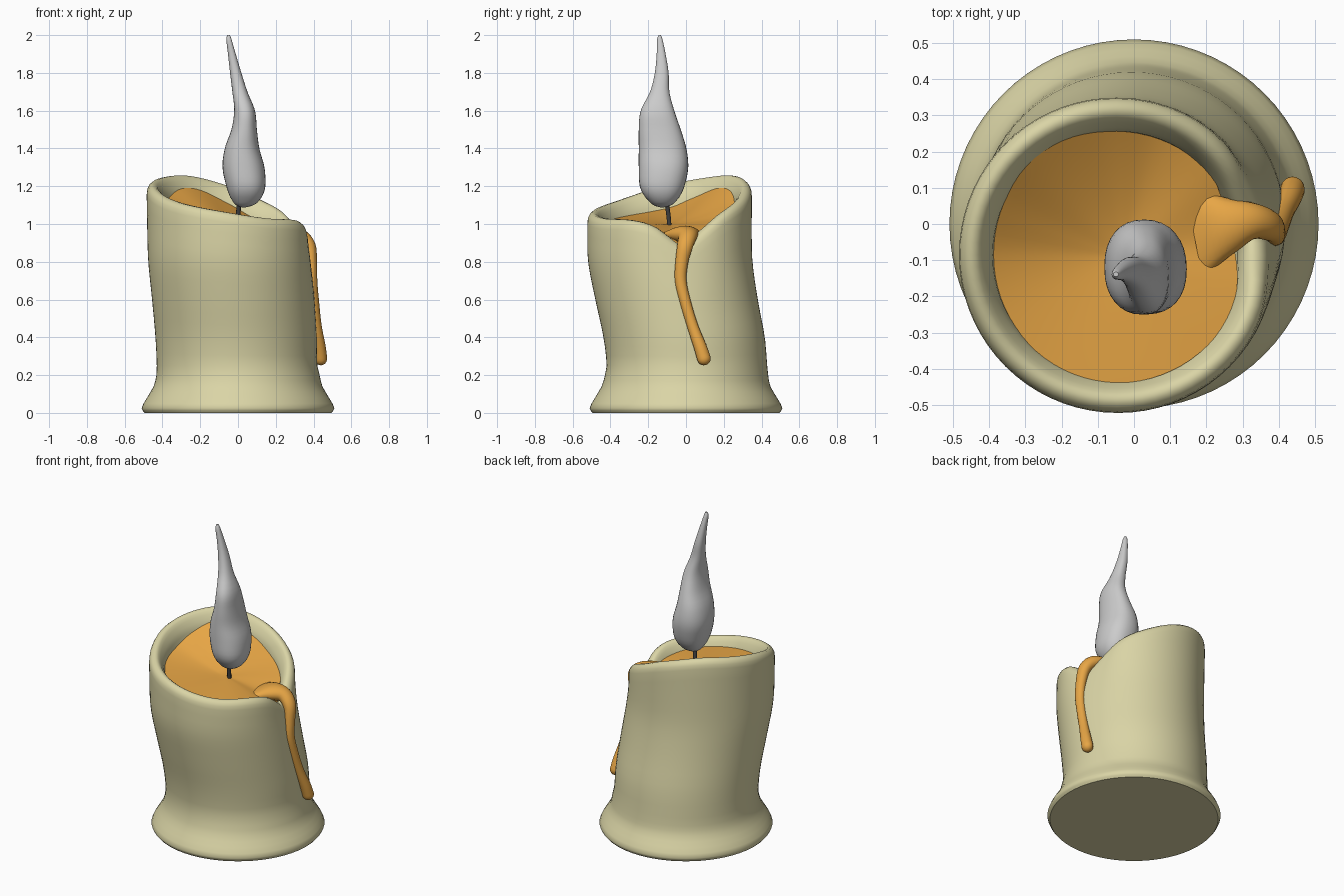
import bpy, bmesh
from math import sin, cos, tau, pi, exp, copysign
from mathutils import Vector

if "Cube" in bpy.data.objects:
    bpy.data.objects.remove(bpy.data.objects["Cube"])


def interp(keys, x):
    """Smooth cubic through rows of (x, v1, v2, ...)."""
    i = 0
    while i < len(keys) - 2 and x > keys[i + 1][0]:
        i += 1
    a, b = keys[i], keys[i + 1]
    p, n = keys[max(i - 1, 0)], keys[min(i + 2, len(keys) - 1)]
    h = b[0] - a[0]
    t = min(max((x - a[0]) / h, 0), 1)
    out = []
    for k in range(1, len(a)):
        m0 = (b[k] - p[k]) / (b[0] - p[0]) * h
        m1 = (n[k] - a[k]) / (n[0] - a[0]) * h
        out.append((2*t**3 - 3*t*t + 1) * a[k] + (t**3 - 2*t*t + t) * m0
                   + (3*t*t - 2*t**3) * b[k] + (t**3 - t*t) * m1)
    return out


def around(keys):
    """Repeat angle keys (degrees) so they wrap smoothly."""
    return [(a + s, v) for s in (-360, 0, 360) for a, v in keys]


def material(name, color):
    m = bpy.data.materials.new(name)
    m.diffuse_color = (*color, 1)
    m.use_nodes = True
    m.node_tree.nodes["Principled BSDF"].inputs["Base Color"].default_value = m.diffuse_color
    return m


def loft(name, rings, mat=None, cap_end=True, cap_start=True):
    """Skin a list of equally long closed rings."""
    bm = bmesh.new()
    vs = [[bm.verts.new(p) for p in r] for r in rings]
    n = len(vs[0])
    for r0, r1 in zip(vs, vs[1:]):
        for i in range(n):
            j = (i + 1) % n
            bm.faces.new((r0[i], r0[j], r1[j], r1[i]))
    if cap_start:
        bm.faces.new(vs[0][::-1])
    if cap_end:
        bm.faces.new(vs[-1])
    bmesh.ops.recalc_face_normals(bm, faces=bm.faces)
    me = bpy.data.meshes.new(name)
    bm.to_mesh(me)
    bm.free()
    ob = bpy.data.objects.new(name, me)
    bpy.context.collection.objects.link(ob)
    if mat:
        me.materials.append(mat)
    bpy.ops.object.select_all(action='DESELECT')
    ob.select_set(True)
    bpy.context.view_layer.objects.active = ob
    bpy.ops.object.shade_smooth_by_angle(angle=0.9)
    return ob


cream = material("cream_wax", (0.70, 0.66, 0.38))
orange = material("molten_wax", (0.80, 0.38, 0.06))
dark = material("wick_dark", (0.05, 0.05, 0.05))

N = 72
ANGLES = [360 * i / N for i in range(N)]

# Body: height, centre x, centre y, radius
BODY = [(0, 0, 0, .495), (.025, 0, 0, .51), (.08, 0, 0, .482), (.14, 0, 0, .447),
        (.2, 0, .003, .432), (.25, -.005, .005, .425), (.4, -.01, -.01, .427),
        (.6, -.025, -.05, .43), (.8, -.04, -.083, .435),
        (.95, -.045, -.087, .435), (1.25, -.05, -.085, .435)]
# Rim and pool-edge heights by angle
RIM = around([(0, .93), (10, .89), (25, .96), (42, 1.05), (63, 1.12), (90, 1.20),
              (117, 1.25), (138, 1.255), (180, 1.21), (225, 1.12), (270, 1.06),
              (300, 1.03), (330, 1.02), (347, .99)])
POOL = around([(10, .92), (45, .98), (70, 1.04), (90, 1.11), (115, 1.18), (135, 1.19),
               (160, 1.14), (180, 1.09), (225, 1.04), (270, 1.0), (315, .97), (345, .94)])


def wall(deg, z, dr=0.0):
    """Point on the leaning wall, pinched in near the spill notch."""
    cx, cy, r = interp(BODY, z)
    d = (deg - 12 + 180) % 360 - 180
    up = min(max((z - .55) / .4, 0), 1)
    r += dr - .04 * exp(-(d / 24) ** 2) * up * up
    a = deg * pi / 180
    return Vector((cx + r * cos(a), cy + r * sin(a), z))


# Candle body: flared foot, wall, rounded lip, inner wall
rings = [[wall(d, z) for d in ANGLES] for z in (0, .012, .025, .05, .08, .11, .14, .17, .2, .25)]
rim = {d: interp(RIM, d)[0] for d in ANGLES}
for k in range(1, 15):
    rings.append([wall(d, .25 + (rim[d] - .055 - .25) * k / 14) for d in ANGLES])
for dr, dz in ((-.003, -.03), (-.012, -.012), (-.026, -.001), (-.042, 0), (-.056, -.01),
               (-.067, -.028), (-.082, -.055), (-.092, -.09), (-.1, -.2)):
    rings.append([wall(d, rim[d] + dz, dr) for d in ANGLES])
loft("candle_body", rings, cream)

# Molten pool: dished surface climbing the tall back wall
centre = Vector((-.03, -.09, 1.0))
pool = []
edge = [wall(d, interp(POOL, d)[0], -.083) for d in ANGLES]
pool.append([p - Vector((0, 0, .1)) for p in edge])
for k in range(12, 0, -1):
    f = k / 12
    ring = []
    for p in edge:
        q = centre.lerp(p, f)
        q.z = centre.z + (p.z - centre.z) * f ** 1.4
        ring.append(q)
    pool.append(ring)
loft("molten_pool", pool, orange)

# Drip: t, x, y, z, half width, half thickness
DRIP = [(0, .17, -.02, .93, .13, .03), (1, .25, -.005, .945, .085, .045),
        (2, .325, .008, .935, .052, .042), (3, .375, -.005, .885, .042, .036),
        (4, .388, -.022, .80, .034, .030), (5, .392, -.028, .70, .031, .028),
        (6, .402, -.004, .59, .029, .027), (7, .416, .035, .46, .029, .027),
        (8, .432, .075, .35, .034, .032), (9, .438, .095, .288, .036, .034)]
drip = []


def drip_ring(c, tan, w, h, n=20):
    side = Vector((0, 1, 0))
    side = (side - tan * side.dot(tan)).normalized()
    up = side.cross(tan)
    return [c + side * (w * cos(tau * i / n)) + up * (h * sin(tau * i / n)) for i in range(n)]


for k in range(46):
    t = k / 5
    v = interp(DRIP, t)
    tan = (Vector(interp(DRIP, min(t + .1, 9))[:3]) - Vector(interp(DRIP, max(t - .1, 0))[:3])).normalized()
    drip.append(drip_ring(Vector(v[:3]), tan, v[3], v[4]))
for k in range(1, 6):  # rounded tip
    a = k / 5 * 1.5
    drip.append(drip_ring(Vector(v[:3]) + tan * .036 * sin(a), tan, v[3] * cos(a), v[4] * cos(a)))
loft("wax_drip", drip, orange)

# Wick
loft("wick", [[(x + .012 * cos(tau * i / 10), y + .012 * sin(tau * i / 10), z) for i in range(10)]
              for x, y, z in ((0, -.088, .96), (0, -.09, 1.02), (.003, -.097, 1.08), (.012, -.11, 1.15))], dark)

# Flame: height, x min, x max, y min, y max
FLAME = [(1.087, .025, .035, -.13, -.12), (1.096, -.004, .073, -.165, -.085),
         (1.115, -.025, .105, -.19, -.058), (1.15, -.045, .13, -.222, -.03),
         (1.2, -.062, .145, -.245, -.008), (1.3, -.082, .14, -.25, .012),
         (1.4, -.07, .113, -.25, .002), (1.5, -.035, .10, -.25, -.028),
         (1.6, -.02, .09, -.24, -.062), (1.7, -.03, .05, -.19, -.088),
         (1.8, -.042, .018, -.165, -.092), (1.9, -.053, -.012, -.155, -.108),
         (1.98, -.062, -.035, -.153, -.125), (2.0, -.057, -.043, -.145, -.133)]
levels = [1.087, 1.091, 1.096, 1.105] + [1.115 + .0275 * k for k in range(32)] + [1.985, 1.994, 2.0]
flame = []
for z in levels:
    x0, x1, y0, y1 = interp(FLAME, z)
    ring = []
    for i in range(32):
        c, s = cos(tau * i / 32), sin(tau * i / 32)
        ring.append(((x0 + x1) / 2 + (x1 - x0) / 2 * copysign(abs(c) ** .88, c),
                     (y0 + y1) / 2 + (y1 - y0) / 2 * copysign(abs(s) ** .88, s), z))
    flame.append(ring)
loft("flame", flame)
